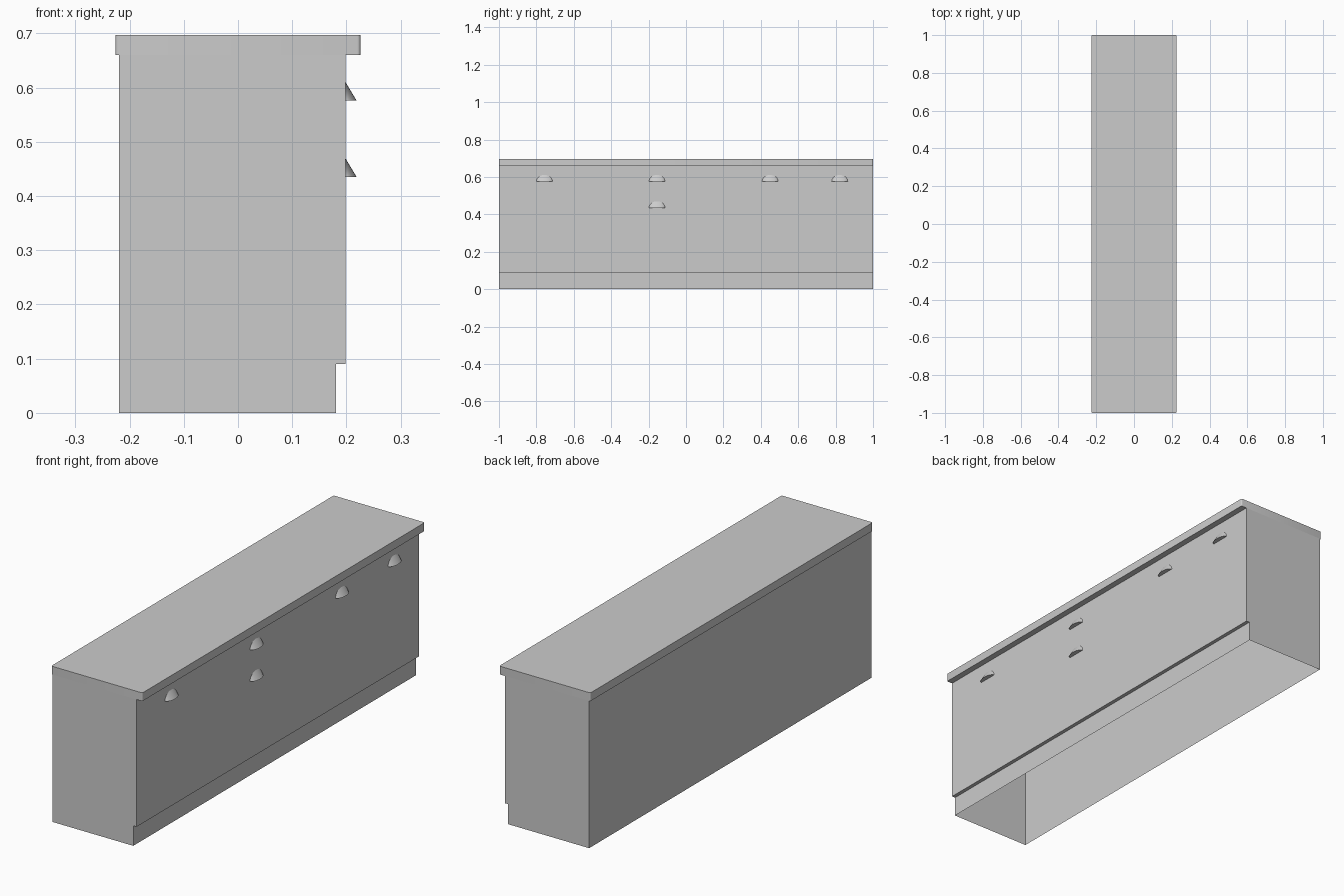
import bpy, bmesh, math

cube = bpy.data.objects.get("Cube")
if cube:
    bpy.data.objects.remove(cube)

GREY = (0.6, 0.6, 0.6, 1)
mat = bpy.data.materials.new("light grey")
mat.use_nodes = True
mat.diffuse_color = GREY
mat.node_tree.nodes["Principled BSDF"].inputs["Base Color"].default_value = GREY


def finish(name, bm, smooth=False):
    bmesh.ops.recalc_face_normals(bm, faces=bm.faces)
    mesh = bpy.data.meshes.new(name)
    bm.to_mesh(mesh)
    bm.free()
    mesh.materials.append(mat)
    obj = bpy.data.objects.new(name, mesh)
    bpy.context.collection.objects.link(obj)
    if smooth:
        bpy.ops.object.select_all(action="DESELECT")
        obj.select_set(True)
        bpy.context.view_layer.objects.active = obj
        bpy.ops.object.shade_smooth_by_angle(angle=math.radians(40))
    return obj


# Cabinet shell with recessed plinth, open underneath
BACK, FRONT, PLINTH, TOP = -0.22, 0.198, 0.181, 0.66
profile = [(BACK, 0), (PLINTH, 0), (PLINTH, 0.09), (FRONT, 0.09), (FRONT, TOP), (BACK, TOP)]
bm = bmesh.new()
end = bm.faces.new([bm.verts.new((x, -1, z)) for x, z in profile])
new = bmesh.ops.extrude_face_region(bm, geom=[end], use_keep_orig=True)["geom"]
bmesh.ops.translate(bm, vec=(0, 2, 0), verts=[v for v in new if isinstance(v, bmesh.types.BMVert)])
bmesh.ops.recalc_face_normals(bm, faces=bm.faces)
bottom = [f for f in bm.faces if all(v.co.z < 0.001 for v in f.verts)]
bmesh.ops.delete(bm, geom=bottom, context="FACES_ONLY")
finish("cabinet_body", bm)

# Worktop with slightly rounded vertical corners
bm = bmesh.new()
bmesh.ops.create_cube(bm, size=1)
for v in bm.verts:
    v.co = (v.co.x * 0.452, v.co.y * 2, 0.6785 + v.co.z * 0.037)
corners = [e for e in bm.edges if abs(e.verts[0].co.z - e.verts[1].co.z) > 0.01]
bmesh.ops.bevel(bm, geom=corners, offset=0.006, segments=4, profile=0.5, affect="EDGES")
finish("worktop", bm, smooth=True)


# Cup pull: a wall arch joined by straight lines to a shallow front arc
def cup_pull(name, y, z, half_width=0.043, depth=0.021, height=0.035, steps=16):
    bm = bmesh.new()
    arch, rim = [], []
    for i in range(steps + 1):
        a = math.pi * i / steps
        across, rise = y - half_width * math.cos(a), math.sin(a)
        rim.append(bm.verts.new((FRONT + depth * rise, across, z)))
        inner = 0 < i < steps
        arch.append(bm.verts.new((FRONT, across, z + height * rise)) if inner else rim[-1])
    for i in range(steps):
        quad = [rim[i], rim[i + 1], arch[i + 1], arch[i]]
        bm.faces.new(list(dict.fromkeys(quad)))
    bm.faces.new(rim)
    bm.faces.new(arch)
    finish(name, bm, smooth=True)


UPPER, LOWER = 0.576, 0.435
pulls = [(-0.757, UPPER), (-0.155, UPPER), (0.45, UPPER), (0.822, UPPER), (-0.155, LOWER)]
for n, (y, z) in enumerate(pulls, 1):
    cup_pull(f"cup_pull_{n}", y, z)
